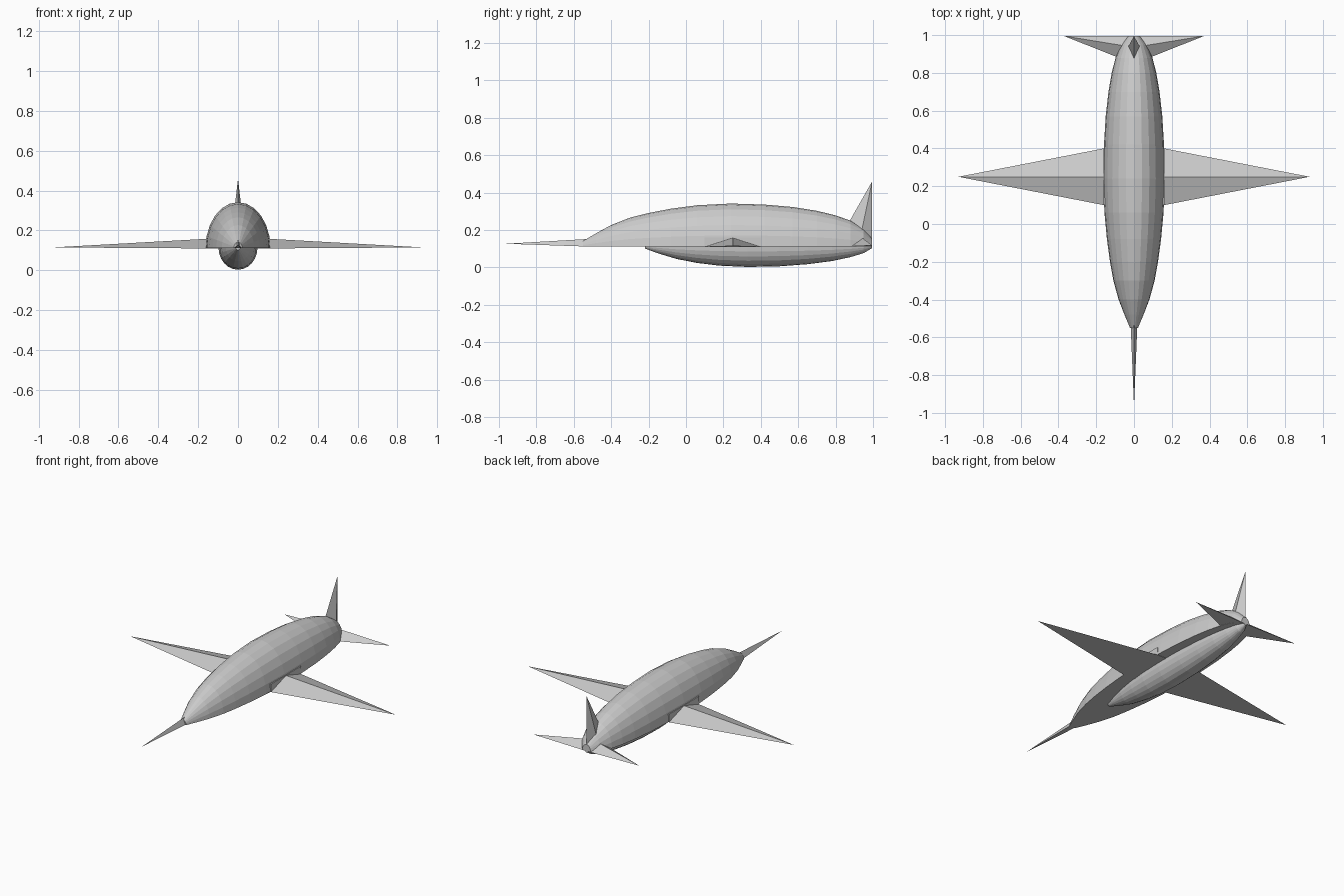
import bpy, bmesh, math

if "Cube" in bpy.data.objects:
    bpy.data.objects.remove(bpy.data.objects["Cube"])


def make(name, verts, faces):
    me = bpy.data.meshes.new(name)
    bm = bmesh.new()
    vs = [bm.verts.new(v) for v in verts]
    for f in faces:
        bm.faces.new([vs[i] for i in f])
    bmesh.ops.remove_doubles(bm, verts=bm.verts, dist=1e-5)
    bmesh.ops.recalc_face_normals(bm, faces=bm.faces)
    bm.to_mesh(me)
    bm.free()
    ob = bpy.data.objects.new(name, me)
    bpy.context.collection.objects.link(ob)
    return ob


def half_hull(name, profile, width, height, z, seg=12):
    """Half shell along y: profile of (y, relative radius), closed by a flat plate."""
    n = seg + 1
    verts = [(width * r * math.cos(math.pi * i / seg), y,
              z + height * r * math.sin(math.pi * i / seg))
             for y, r in profile for i in range(n)]
    faces = []
    for k in range(len(profile) - 1):
        a, b = k * n, (k + 1) * n
        faces += [(a + i, a + i + 1, b + i + 1, b + i) for i in range(seg)]
        faces.append((a, b, b + seg, a + seg))
    faces.append(tuple(range(n)))
    last = (len(profile) - 1) * n
    faces.append(tuple(range(last, last + n)))
    return make(name, verts, faces)


def spike(name, base, tip):
    """Pyramid from a base loop to a point."""
    n = len(base)
    faces = [tuple(range(n))] + [(i, (i + 1) % n, n) for i in range(n)]
    return make(name, base + [tip], faces)


def box(name, lo, hi):
    v = [(x, y, z) for x in (lo[0], hi[0]) for y in (lo[1], hi[1]) for z in (lo[2], hi[2])]
    return make(name, v, [(0, 1, 3, 2), (4, 5, 7, 6), (0, 1, 5, 4),
                          (2, 3, 7, 6), (0, 2, 6, 4), (1, 3, 7, 5)])


# Fuselage: wide upper shell and narrower belly
upper = [(-.55, .13), (-.48, .31), (-.4, .5), (-.3, .67), (-.2, .78), (-.08, .88), (.06, .96),
         (.24, 1), (.42, .975), (.57, .92), (.7, .83), (.8, .725), (.88, .6), (.95, .42), (.995, .18)]
half_hull("upper_body", upper, .163, .23, .112)
lower = [(-.22, .12), (-.15, .35), (-.05, .62), (.06, .81), (.18, .94), (.33, 1), (.5, .97),
         (.65, .87), (.78, .72), (.88, .53), (.95, .34), (.995, .1)]
half_hull("belly", lower, .098, -.112, .115)

# Nose spike
spike("nose_spike", [(-.018, -.53, .112), (0, -.53, .152), (.018, -.53, .112)], (0, -.963, .127))

# Wing root block
box("wing_root", (-.161, .1, .11), (.161, .4, .16))

# Wings and tailplanes, one per side
for side, s in (("left", -1), ("right", 1)):
    spike(side + "_wing", [(s * .16, .1, .11), (s * .16, .25, .158), (s * .16, .4, .11)],
          (s * .93, .25, .115))
    spike(side + "_tailplane", [(s * .03, .86, .112), (s * .03, .94, .16), (s * .03, .995, .112)],
          (s * .37, .995, .118))

# Upright tail fin
spike("tail_fin", [(0, .87, .24), (.03, .94, .2), (0, .995, .14), (-.03, .94, .2)], (0, .995, .46))
